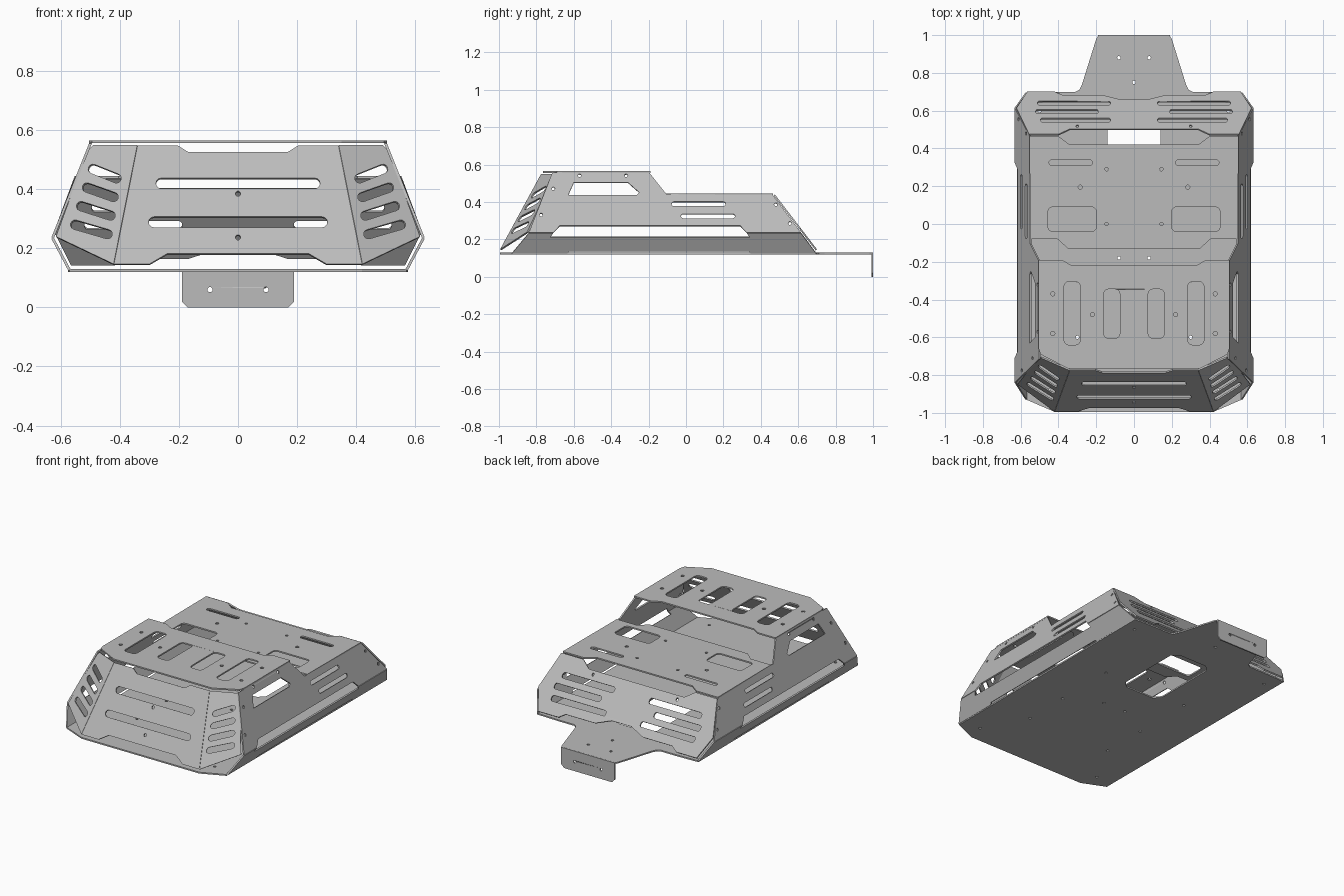
import bpy, math

cube = bpy.data.objects.get("Cube")
if cube:
    bpy.data.objects.remove(cube)

T = 0.009  # sheet thickness

steel = bpy.data.materials.new("grey_sheet_metal")
steel.use_nodes = True
GREY = (0.5, 0.5, 0.5, 1)
steel.diffuse_color = GREY
steel.node_tree.nodes["Principled BSDF"].inputs["Base Color"].default_value = GREY


def slot(x0, y0, x1, y1, r, n=6):
    """Capsule outline between two points."""
    a = math.atan2(y1 - y0, x1 - x0)
    arc = [math.pi * i / n - math.pi / 2 for i in range(n + 1)]
    return ([(x1 + r * math.cos(a + t), y1 + r * math.sin(a + t)) for t in arc] +
            [(x0 - r * math.cos(a + t), y0 - r * math.sin(a + t)) for t in arc])


def hole(x, y, r=0.009):
    return [(x + r * math.cos(i * math.pi / 5), y + r * math.sin(i * math.pi / 5)) for i in range(10)]


def box(x0, x1, y0, y1, r=0.025, n=4):
    """Rounded rectangle outline."""
    pts = []
    corners = [(x1 - r, y1 - r), (x0 + r, y1 - r), (x0 + r, y0 + r), (x1 - r, y0 + r)]
    for q, (cx, cy) in enumerate(corners):
        for i in range(n + 1):
            t = math.pi / 2 * (q + i / n)
            pts.append((cx + r * math.cos(t), cy + r * math.sin(t)))
    return pts


def flip(pts):
    return [(-x, y) for x, y in pts]


def sym(pts):
    """Complete a right-hand half outline by mirroring."""
    return pts + flip(pts)[::-1]


def both(loops):
    return loops + [flip(p) for p in loops]


def plate(name, outline, holes, place):
    """Fill an outline with holes, place it in space, thicken it."""
    cu = bpy.data.curves.new(name, 'CURVE')
    cu.dimensions = '2D'
    cu.fill_mode = 'FRONT'
    for loop in [outline] + holes:
        sp = cu.splines.new('POLY')
        sp.points.add(len(loop) - 1)
        for p, (a, b) in zip(sp.points, loop):
            p.co = (a, b, 0, 1)
        sp.use_cyclic_u = True
    tmp = bpy.data.objects.new(name + "_outline", cu)
    bpy.context.collection.objects.link(tmp)
    dg = bpy.context.evaluated_depsgraph_get()
    me = bpy.data.meshes.new_from_object(tmp.evaluated_get(dg))
    bpy.data.objects.remove(tmp)
    for v in me.vertices:
        v.co = place(v.co.x, v.co.y)
    me.materials.clear()
    me.materials.append(steel)
    ob = bpy.data.objects.new(name, me)
    bpy.context.collection.objects.link(ob)
    m = ob.modifiers.new("thickness", 'SOLIDIFY')
    m.thickness = T
    m.offset = 0
    return ob


# Floor with tapered rear tab and central opening
floor = sym([(0.42, -0.995), (0.57, -0.93), (0.575, 0.695), (0.42, 0.7), (0.31, 0.7),
             (0.29, 0.71), (0.275, 0.74), (0.2, 0.98), (0.19, 0.995)])
opening = sym([(0.1, 0.05), (0.14, 0.09), (0.14, 0.5), (0.1, 0.54)])
floor_holes = both([hole(0.08, 0.88), hole(0.08, -0.18), hole(0.45, -0.88), hole(0.5, 0.6),
                    hole(0.3, -0.6), hole(0.3, -0.3), hole(0.3, 0.1)])
plate("floor", floor, [opening, hole(0, 0.75)] + floor_holes, lambda x, y: (x, y, 0.125))
plate("rear_tab_flange", sym([(0.17, 0), (0.19, 0.02), (0.19, 0.129)]),
      both([hole(0.095, 0.06)]), lambda x, z: (x, 0.995, z))

# Raised front deck
deck = sym([(0.35, -0.765), (0.495, -0.69), (0.505, -0.66), (0.505, -0.19), (0.38, -0.19), (0.33, -0.22)])
plate("front_deck", deck,
      both([box(0.285, 0.37, -0.64, -0.305), box(0.075, 0.16, -0.605, -0.345),
            hole(0.43, -0.37, 0.011), hole(0.43, -0.58, 0.011), hole(0.22, -0.48, 0.011)]),
      lambda x, y: (x, y, 0.561))

# Lower rear deck
deck = sym([(0.35, -0.13), (0.405, -0.08), (0.55, -0.08), (0.553, 0.465), (0.4, 0.465), (0.34, 0.42)])
plate("rear_deck", deck,
      both([box(0.2, 0.455, -0.04, 0.09), slot(0.235, 0.325, 0.435, 0.325, 0.015),
            hole(0.145, 0.29), hole(0.285, 0.195, 0.011), hole(0.145, 0)]),
      lambda x, y: (x, y, 0.441))

# Sloped front panel
plate("front_panel",
      sym([(0.24, 0.18), (0.3, 0.145), (0.42, 0.145), (0.34, 0.547), (0.205, 0.547), (0.17, 0.525)]),
      [slot(-0.26, 0.418, 0.26, 0.418, 0.018), slot(-0.285, 0.287, 0.285, 0.287, 0.018),
       hole(0, 0.383), hole(0, 0.235)],
      lambda x, z: (x, -0.99 + 0.543 * (z - 0.145), z))

# Sloped rear panel
rear = sym([(0.34, 0.5), (0.4, 0.472), (0.555, 0.472), (0.622, 0.61), (0.565, 0.697), (0.42, 0.697),
            (0.38, 0.68), (0.17, 0.68), (0.07, 0.655)])
plate("rear_panel", rear,
      both([slot(0.135, 0.637, 0.5, 0.637, 0.011), slot(0.2, 0.592, 0.51, 0.592, 0.011),
            slot(0.135, 0.547, 0.485, 0.547, 0.011), hole(0.3, 0.455 + 0.06, 0.007)]),
      lambda x, y: (x, y, 0.44 - 1.304 * (y - 0.47)))

# Parts on both sides
for s, side in ((1, "left"), (-1, "right")):
    # Angled front corner with four slanted slots
    slots = [slot(0.41 + 0.01 * i, 0.435 - 0.063 * i, 0.49 + 0.02 * i, 0.467 - 0.063 * i, 0.016)
             for i in range(4)]
    plate(side + "_front_corner",
          [(0.42, 0.145), (0.615, 0.238), (0.51, 0.525), (0.49, 0.547), (0.34, 0.547)], slots,
          lambda x, z: (s * x, -0.99 + 0.4375 * (x - 0.42) + 0.63 * (z - 0.145), z))

    # Upper side wall with window and vent slots
    wall = [(-0.84, 0.235), (-0.715, 0.555), (-0.2, 0.56), (-0.105, 0.441), (0.46, 0.441), (0.615, 0.235),
            (0.325, 0.235), (0.29, 0.272), (-0.675, 0.272), (-0.71, 0.235)]
    window = [(-0.63, 0.435), (-0.6, 0.503), (-0.31, 0.503), (-0.25, 0.45), (-0.265, 0.435)]
    screws = [hole(-0.57, 0.54), hole(-0.32, 0.54), hole(-0.71, 0.47), hole(-0.775, 0.33),
              hole(0.48, 0.385), hole(0.555, 0.285)]
    plate(side + "_side_wall", wall,
          [window, slot(-0.065, 0.388, 0.2, 0.388, 0.012), slot(-0.015, 0.323, 0.25, 0.323, 0.012)] + screws,
          lambda y, z: (s * (0.628 - 0.4 * (z - 0.235)), y, z))

    # Lower side flange leaning outward from the floor
    flange = [(-0.93, 0.127), (-0.84, 0.235), (-0.71, 0.235), (-0.725, 0.213), (0.34, 0.213), (0.325, 0.235),
              (0.615, 0.235), (0.695, 0.127), (0.345, 0.127), (0.335, 0.138), (-0.625, 0.138), (-0.635, 0.127)]
    plate(side + "_lower_flange", flange, [],
          lambda y, z: (s * (0.57 + 0.53 * (z - 0.125)), y, z))
